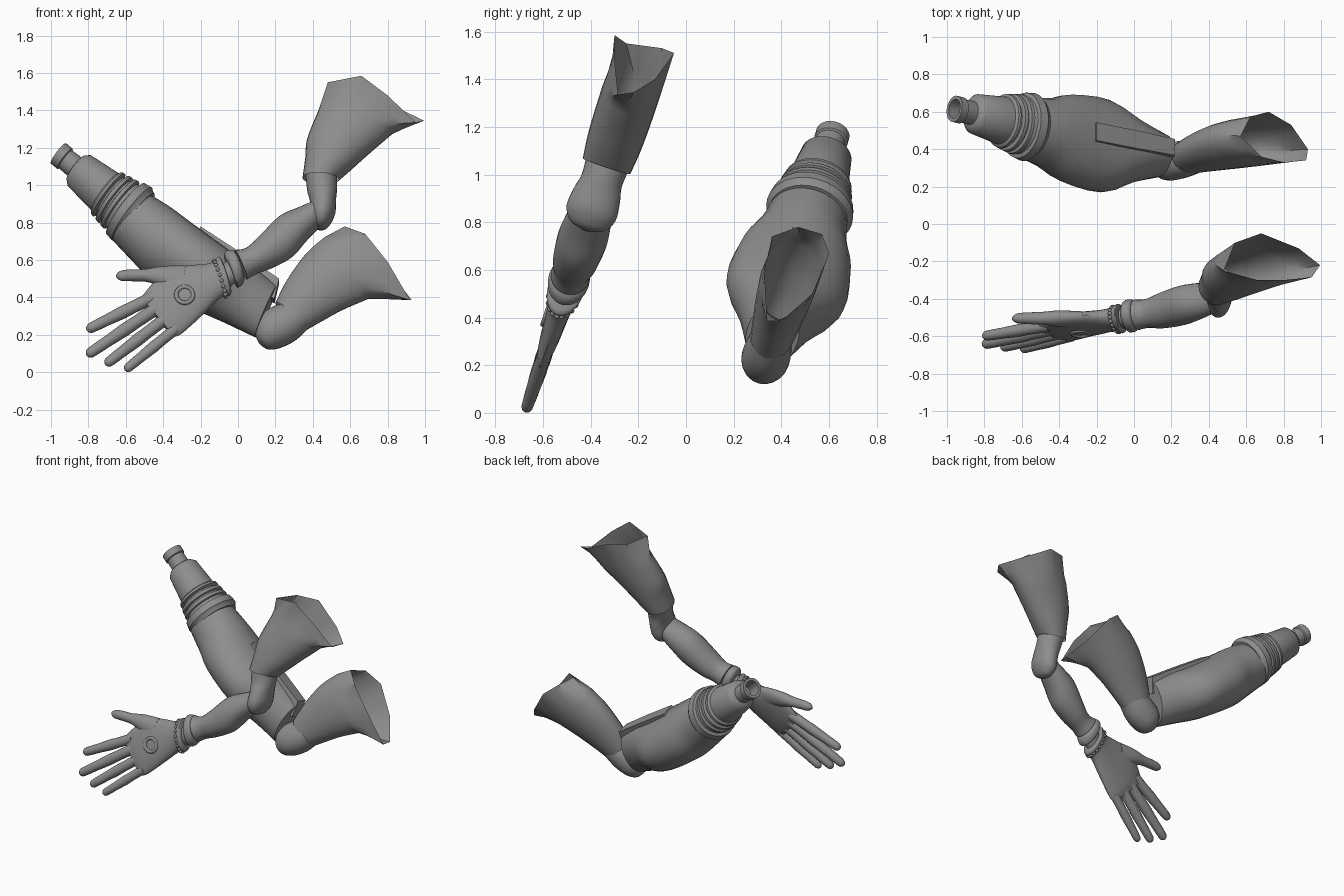
import bpy, bmesh
from math import sin, cos, pi, radians
from mathutils import Vector

old = bpy.data.objects.get("Cube")
if old:
    bpy.data.objects.remove(old)

grey = bpy.data.materials.new("matte grey")
grey.use_nodes = True
grey.diffuse_color = (0.27, 0.27, 0.27, 1)
grey.node_tree.nodes["Principled BSDF"].inputs["Base Color"].default_value = grey.diffuse_color

# Each arm lies in a leaning plane: y = offset + slope * z
HAND, CANNON = (-0.675, 0.33), (0.265, 0.30)


def on_plane(plane, x, z):
    return Vector((x, plane[0] + plane[1] * z, z))


def normal(plane):
    return Vector((0, 1, -plane[1])).normalized()


def finish(name, bm, angle=38):
    bmesh.ops.recalc_face_normals(bm, faces=bm.faces)
    mesh = bpy.data.meshes.new(name)
    bm.to_mesh(mesh)
    bm.free()
    obj = bpy.data.objects.new(name, mesh)
    bpy.context.collection.objects.link(obj)
    mesh.materials.append(grey)
    bpy.ops.object.select_all(action='DESELECT')
    obj.select_set(True)
    bpy.context.view_layer.objects.active = obj
    bpy.ops.object.shade_smooth_by_angle(angle=radians(angle))
    return obj


def catmull(p, q, r, s, t):
    return 0.5 * (2 * q + (r - p) * t + (2 * p - 5 * q + 4 * r - s) * t * t
                  + (3 * q - p - 3 * r + s) * t ** 3)


def smooth_rows(rows, steps=4):
    """Add in-between sections along a limb."""
    rows = [Vector(r) for r in rows]
    out = []
    for i in range(len(rows) - 1):
        p, s = rows[max(i - 1, 0)], rows[min(i + 2, len(rows) - 1)]
        out += [catmull(p, rows[i], rows[i + 1], s, k / steps) for k in range(steps)]
    return out + [rows[-1]]


def tube(name, plane, rows, rim=None, sides=24, phase=0.0, grow=1.0, caps=(True, True)):
    """Loft sections (upper x, z, lower x, z, half depth), ending in an optional free rim."""
    bm = bmesh.new()
    b = normal(plane)
    rings = []
    for x1, z1, x2, z2, depth in rows:
        up, low = on_plane(plane, x1, z1), on_plane(plane, x2, z2)
        mid, a = (up + low) / 2, (low - up) / 2
        angles = [2 * pi * i / sides + phase for i in range(sides)]
        rings.append([mid + (a * cos(t) - b * depth * sin(t)) * grow for t in angles])
    if rim:
        pts = [Vector(p) for p in rim]
        n, per = len(pts), sides // len(pts)
        edge = [pts[i // per].lerp(pts[(i // per + 1) % n], (i % per) / per) for i in range(sides)]
        last = rings[-1]
        rings += [[p.lerp(q, f) for p, q in zip(last, edge)] for f in (0.33, 0.67, 1)]
    loops = [[bm.verts.new(p) for p in ring] for ring in rings]
    for r, s in zip(loops, loops[1:]):
        for i in range(sides):
            j = (i + 1) % sides
            bm.faces.new((r[i], r[j], s[j], s[i]))
    if caps[0]:
        bm.faces.new(loops[0])
    if caps[1] and not rim:
        bm.faces.new(loops[-1])
    return finish(name, bm)


def turned(start, direction, profile, widen=1.0):
    """Sections for a round part from (distance, radius) pairs."""
    d = Vector(direction).normalized()
    p = Vector((-d.y, d.x))
    rows = []
    for t, r in profile:
        c = Vector(start) + d * t
        u, l = c + p * r, c - p * r
        rows.append((u.x, u.y, l.x, l.y, r * widen))
    return rows


def digit(name, base, tip, radius):
    span = Vector(tip) - Vector(base)
    size = span.length
    profile = [(0, 1.05), (0.3, 1.0), (0.45, 1.06), (0.7, 0.92), (0.82, 0.9)]
    profile = [(t * size, r * radius) for t, r in profile]
    profile += [(size - radius * (1 - sin(k)), radius * 0.85 * cos(k)) for k in (0.2, 0.6, 1.0, 1.4)]
    tube(name, HAND, turned(base, span, profile), sides=14)


# Sleeve, elbow and forearm of the arm with the hand
tube("hand_arm_sleeve", HAND, smooth_rows([
    (.345, 1.04, .54, 1.03, .105), (.36, 1.15, .61, 1.09, .115),
    (.37, 1.25, .70, 1.17, .12), (.43, 1.40, .83, 1.28, .122)]),
    rim=[(.995, -.22, 1.345), (.95, -.285, 1.335), (.8, -.3, 1.48), (.66, -.3, 1.585),
         (.48, -.25, 1.55), (.54, -.1, 1.53), (.68, -.05, 1.51), (.88, -.13, 1.40)], caps=(False, False))
tube("hand_arm_elbow", HAND, smooth_rows([
    (.36, 1.07, .53, 1.05, .095), (.37, .97, .53, .98, .088), (.385, .91, .525, .93, .10),
    (.385, .83, .52, .85, .108), (.41, .78, .49, .79, .075), (.44, .765, .46, .77, .02)]))
tube("hand_arm_forearm", HAND, smooth_rows([
    (.42, .92, .45, .79, .08), (.33, .88, .37, .71, .098), (.22, .83, .29, .62, .105),
    (.11, .72, .18, .56, .095), (.04, .66, .10, .53, .078), (-.02, .65, .05, .50, .082)]))
tube("wrist", HAND, [(-.02, .61, .02, .51, .06), (-.10, .57, -.06, .44, .05)])
tube("wrist_cuff", HAND, smooth_rows([
    (-.01, .63, .035, .50, .07), (-.03, .65, .025, .475, .085),
    (-.065, .645, .00, .455, .085), (-.075, .62, -.01, .47, .07)]))

# Hand with spread fingers
tube("palm", HAND, smooth_rows([
    (-.09, .60, -.035, .43, .065), (-.105, .615, -.045, .41, .075), (-.15, .582, -.09, .40, .058),
    (-.25, .572, -.18, .315, .05), (-.38, .55, -.25, .25, .046), (-.47, .46, -.31, .20, .04),
    (-.52, .395, -.345, .19, .028)]))
for name, base, tip, radius in (
        ("index_finger", (-.455, .40), (-.81, .225), .032),
        ("middle_finger", (-.43, .345), (-.81, .09), .033),
        ("ring_finger", (-.39, .285), (-.71, .04), .032),
        ("little_finger", (-.33, .235), (-.605, .01), .029)):
    digit(name, base, tip, radius)
tube("thumb", HAND, smooth_rows([
    (-.28, .57, -.30, .42, .04), (-.40, .566, -.41, .46, .042), (-.50, .55, -.49, .485, .034),
    (-.58, .548, -.575, .488, .031), (-.63, .54, -.625, .49, .025), (-.652, .522, -.65, .506, .008)]))


# Beads around the glove edge
beads = bmesh.new()
upper, lower = on_plane(HAND, -.13, .595), on_plane(HAND, -.065, .405)
for i in range(20):
    t = 2 * pi * i / 20
    spot = (upper + lower) / 2 + (lower - upper) / 2 * cos(t) + normal(HAND) * sin(t) * .064
    made = bmesh.ops.create_icosphere(beads, subdivisions=2, radius=.011)
    bmesh.ops.translate(beads, verts=made["verts"], vec=spot)
finish("glove_beads", beads)

# Round badge on the back of the hand
badge = bpy.ops.mesh.primitive_torus_add(
    major_radius=.045, minor_radius=.012, major_segments=28, minor_segments=8,
    location=on_plane(HAND, -.285, .40) - normal(HAND) * .044)
badge = bpy.context.object
badge.name = "hand_badge"
badge.rotation_euler = normal(HAND).to_track_quat('Z', 'Y').to_euler()
badge.data.materials.append(grey)
bpy.ops.object.shade_smooth_by_angle(angle=radians(50))

# Sleeve and elbow of the arm with the cannon
tube("cannon_arm_sleeve", CANNON, smooth_rows([
    (.20, .37, .37, .23, .088), (.26, .49, .45, .275, .10),
    (.36, .63, .56, .335, .115), (.46, .72, .70, .395, .122)]),
    rim=[(.93, .40, .385), (.92, .34, .385), (.80, .33, .59), (.68, .36, .74),
         (.57, .47, .78), (.62, .57, .75), (.72, .60, .67), (.84, .53, .50)], caps=(False, False))
tube("cannon_arm_elbow", CANNON, smooth_rows([
    (.105, .17, .12, .15, .02), (.09, .22, .165, .125, .065), (.11, .29, .23, .135, .098),
    (.18, .345, .31, .175, .10), (.26, .37, .38, .24, .088)]))

# Cannon body with its swollen sides and top plate
tube("cannon_body", CANNON, smooth_rows([
    (-.48, .95, -.67, .71, .165), (-.36, .875, -.57, .605, .19), (-.25, .79, -.46, .50, .24),
    (-.06, .65, -.25, .36, .255), (.08, .56, -.07, .27, .17), (.21, .46, .09, .19, .11)], 3))
tube("cannon_top_plate", CANNON, [
    (-.20, .765, -.26, .66, .05), (.02, .622, -.05, .50, .05), (.22, .487, .195, .38, .045)],
    sides=4, phase=pi / 4, grow=2 ** 0.5)

# Stepped barrel with ridges, collar and hollow muzzle
tube("cannon_barrel", CANNON, turned((-.96, 1.17), (.772, -.636), [
    (.10, .045), (.0, .048), (.0, .066), (.045, .066), (.05, .058), (.115, .06), (.12, .078),
    (.145, .10), (.325, .12), (.335, .135), (.35, .138), (.36, .122), (.37, .122), (.375, .143),
    (.395, .146), (.40, .13), (.41, .13), (.415, .15), (.435, .152), (.44, .138), (.46, .145),
    (.465, .165), (.51, .172), (.525, .16), (.54, .155)], 1.08), sides=32)
